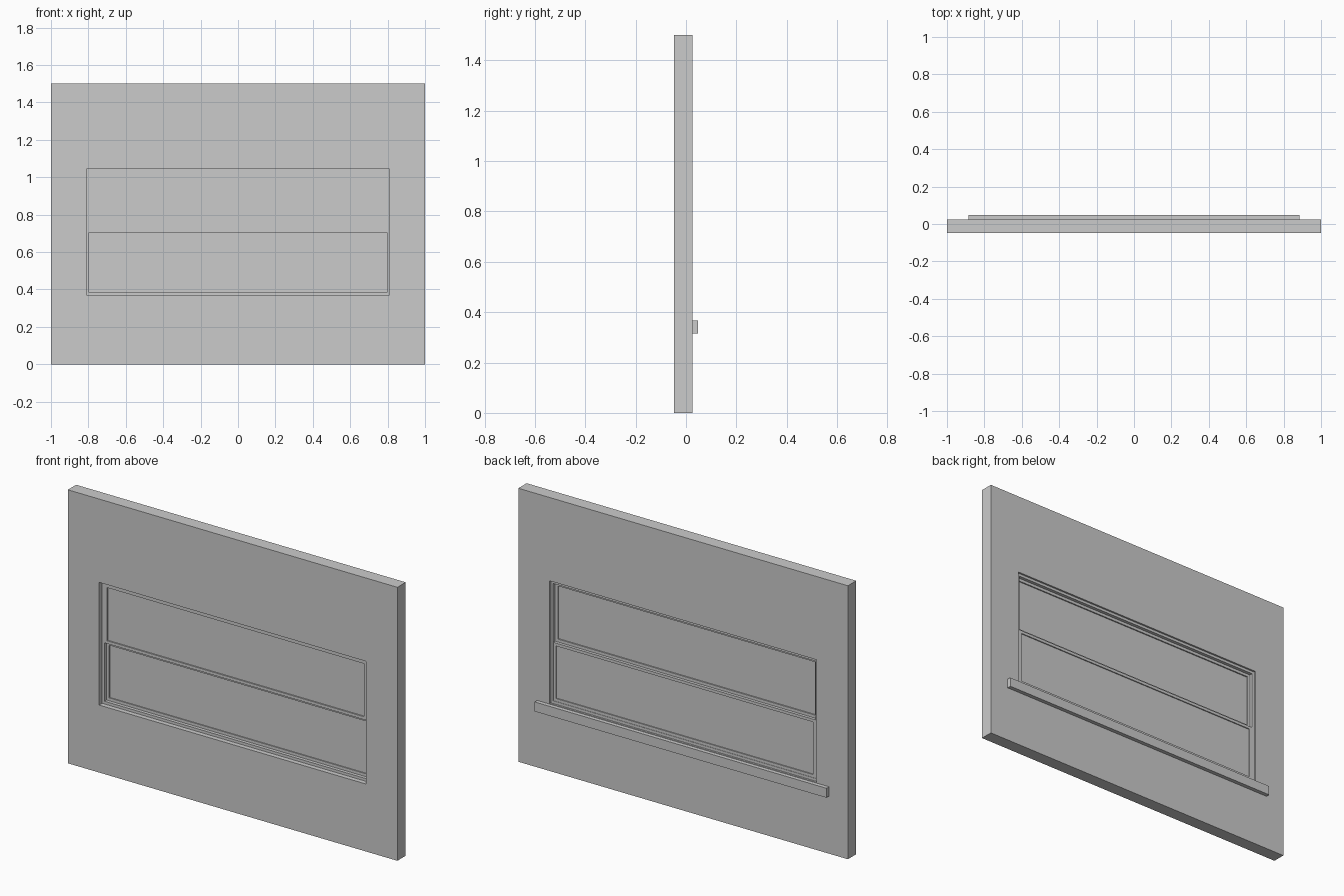
import bpy
import bmesh

if "Cube" in bpy.data.objects:
    bpy.data.objects.remove(bpy.data.objects["Cube"])


def make_object(name, bm):
    bmesh.ops.recalc_face_normals(bm, faces=bm.faces)
    mesh = bpy.data.meshes.new(name)
    bm.to_mesh(mesh)
    bm.free()
    obj = bpy.data.objects.new(name, mesh)
    bpy.context.collection.objects.link(obj)
    return obj


def box(name, half_x, y, z):
    bm = bmesh.new()
    bmesh.ops.create_cube(bm, size=1)
    for v in bm.verts:
        v.co = (v.co.x * 2 * half_x,
                y[0] + (v.co.y + 0.5) * (y[1] - y[0]),
                z[0] + (v.co.z + 0.5) * (z[1] - z[0]))
    return make_object(name, bm)


def ring(name, outer, inner, y):
    """Rectangular frame; outer and inner are (half width, bottom, top)."""
    bm = bmesh.new()
    loops = []
    for depth in y:
        for hx, z0, z1 in (outer, inner):
            corners = ((-hx, z0), (hx, z0), (hx, z1), (-hx, z1))
            loops.append([bm.verts.new((x, depth, z)) for x, z in corners])
    front_out, front_in, back_out, back_in = loops
    for a, b in ((front_out, front_in), (front_in, back_in),
                 (back_in, back_out), (back_out, front_out)):
        for i in range(4):
            j = (i + 1) % 4
            bm.faces.new((a[i], a[j], b[j], b[i]))
    return make_object(name, bm)


glass_mat = bpy.data.materials.new("pale_glass")
glass_mat.diffuse_color = (0.9, 0.9, 0.9, 1)
glass_mat.use_nodes = True
glass_mat.node_tree.nodes["Principled BSDF"].inputs["Base Color"].default_value = glass_mat.diffuse_color

opening = (0.81, 0.37, 1.043)
lining = (0.796, 0.385, 1.028)

# Wall with window opening
ring("wall", (1.0, 0.0, 1.5), opening, (-0.047, 0.025))

# Frame lining the opening
ring("window_frame", opening, lining, (-0.021, 0.015))

# Two sliding sashes, upper one in front, each with a pane
rail = 0.016
meeting = 0.705
for name, z0, z1, y0, y1 in (
        ("upper", meeting, lining[2], -0.021, -0.003),
        ("lower", lining[1], meeting, -0.003, 0.013)):
    inner = (lining[0] - rail, z0 + rail, z1 - rail)
    ring(name + "_sash", (lining[0], z0, z1), inner, (y0, y1))
    mid = (y0 + y1) / 2
    pane = box(name + "_glass", inner[0], (mid - 0.002, mid + 0.002), inner[1:])
    pane.data.materials.append(glass_mat)

# Sill on the back of the wall
box("sill", 0.885, (0.025, 0.047), (0.315, 0.367))
